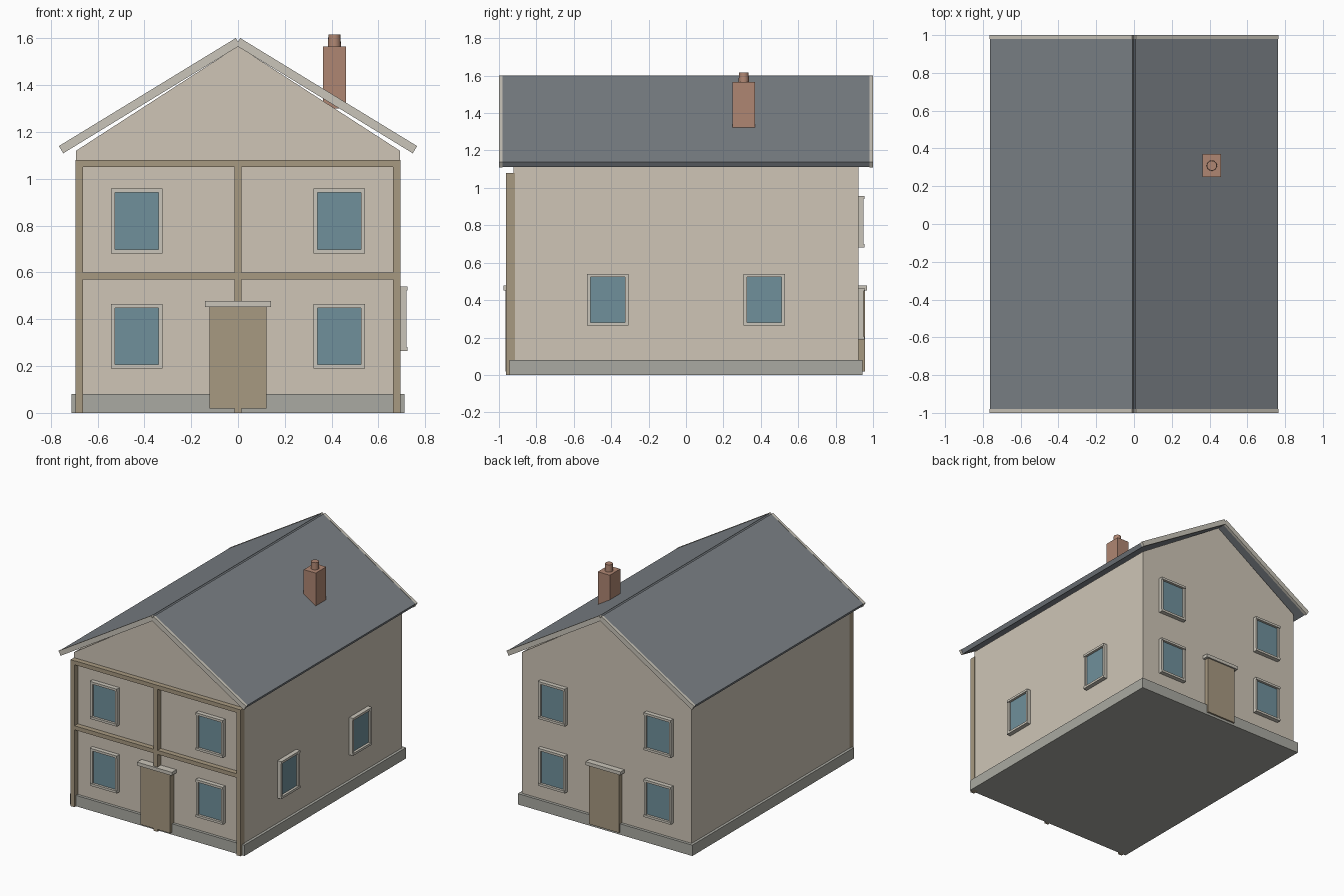
import bpy, bmesh, math
from mathutils import Matrix, Vector

if "Cube" in bpy.data.objects:
    bpy.data.objects.remove(bpy.data.objects["Cube"])


def mat(name, rgb):
    m = bpy.data.materials.new(name)
    m.diffuse_color = (*rgb, 1)
    m.use_nodes = True
    m.node_tree.nodes["Principled BSDF"].inputs["Base Color"].default_value = m.diffuse_color
    return m


WALL = mat("render_cream", (0.62, 0.56, 0.47))
STONE = mat("stone_grey", (0.40, 0.40, 0.36))
TIMBER = mat("timber_brown", (0.39, 0.32, 0.22))
GLASS = mat("window_blue", (0.16, 0.28, 0.33))
TRIM = mat("trim_light", (0.59, 0.56, 0.49))
SLATE = mat("slate", (0.20, 0.22, 0.24))
BRICK = mat("brick", (0.43, 0.24, 0.17))


def finish(name, bm, material):
    bmesh.ops.recalc_face_normals(bm, faces=bm.faces)
    me = bpy.data.meshes.new(name)
    bm.to_mesh(me)
    bm.free()
    me.materials.append(material)
    ob = bpy.data.objects.new(name, me)
    bpy.context.collection.objects.link(ob)
    return ob


def boxes(name, material, bounds, frame=Matrix()):
    """One object made of boxes given as (x0, x1, y0, y1, z0, z1)."""
    bm = bmesh.new()
    for x0, x1, y0, y1, z0, z1 in bounds:
        centre = Vector((x0 + x1, y0 + y1, z0 + z1)) / 2
        m = frame @ Matrix.Translation(centre) @ Matrix.Diagonal((x1 - x0, y1 - y0, z1 - z0, 1))
        bmesh.ops.create_cube(bm, size=1, matrix=m)
    return finish(name, bm, material)


def extrude_y(name, material, profile, y0, y1):
    bm = bmesh.new()
    face = bm.faces.new([bm.verts.new((x, y0, z)) for x, z in profile])
    ext = bmesh.ops.extrude_face_region(bm, geom=[face])["geom"]
    bmesh.ops.translate(bm, vec=(0, y1 - y0, 0),
                        verts=[v for v in ext if isinstance(v, bmesh.types.BMVert)])
    return finish(name, bm, material)


HX, HY = 0.692, 0.922

# Walls with gables, and plinth
extrude_y("walls", WALL, [(-HX, 0.03), (HX, 0.03), (HX, 1.12), (0, 1.567), (-HX, 1.12)], -HY, HY)
boxes("plinth", STONE, [(-0.712, 0.712, -0.943, 0.943, 0, 0.08)])

# Roof slopes and bargeboards, each slope a tilted slab meeting at the ridge
TILT = math.atan2(0.46, 0.7535)
LENGTH = math.hypot(0.46, 0.7535)
for side, turn in (("right", 0), ("left", math.pi)):
    slope = (Matrix.Translation((0, 0, 1.586)) @ Matrix.Rotation(turn, 4, 'Z')
             @ Matrix.Rotation(TILT, 4, 'Y'))
    boxes("roof_" + side, SLATE, [(0, LENGTH, -0.98, 0.98, -0.016, 0.016)], slope)
    boxes("bargeboards_" + side, TRIM,
          [(0, LENGTH + 0.003, y, y + 0.02, -0.018, 0.018) for y in (-1, 0.98)], slope)

# Front timber framing
boxes("timber_posts", TIMBER,
      [(x - 0.016, x + 0.016, -0.962, -0.915, 0, 1.08) for x in (-0.678, 0, 0.678)])
boxes("timber_beams", TIMBER,
      [(-0.694, 0.694, -0.96, -0.915, z, z + 0.03) for z in (0.57, 1.05)])


def wall_frame(angle, distance):
    """Local frame on a wall: x along it, -y outward, y = 0 on its surface."""
    return Matrix.Rotation(angle, 4, 'Z') @ Matrix.Translation((0, -distance, 0))


def window(name, frame, x, z):
    w, h, b = 0.11, 0.138, 0.017
    boxes(name + "_glass", GLASS, [(x - w + b, x + w - b, -0.014, 0.01, z - h + b, z + h - b)], frame)
    boxes(name + "_frame", TRIM, [
        (x - w, x - w + b, -0.027, 0.01, z - h + b, z + h - b),
        (x + w - b, x + w, -0.027, 0.01, z - h + b, z + h - b),
        (x - w, x + w, -0.032, 0.01, z - h, z - h + b),
        (x - w, x + w, -0.032, 0.01, z + h - b, z + h)], frame)


# Windows and doors on front and back, two windows on the right side
for wall, angle, depth in (("front", 0, 0.042), ("back", math.pi, 0.034)):
    frame = wall_frame(angle, HY)
    for i, x in enumerate((-0.432, 0.432)):
        window(f"{wall}_lower_window_{i}", frame, x, 0.327)
        window(f"{wall}_upper_window_{i}", frame, x, 0.82)
    boxes(wall + "_door", TIMBER, [(-0.122, 0.122, -depth, 0.01, 0.018, 0.452)], frame)
    boxes(wall + "_door_lintel", TRIM, [(-0.142, 0.142, -depth - 0.011, 0.01, 0.452, 0.477)], frame)
for i, y in enumerate((-0.418, 0.418)):
    window(f"side_window_{i}", wall_frame(math.pi / 2, HX), y, 0.402)

# Chimney stack and pot
boxes("chimney_stack", BRICK, [(0.363, 0.461, 0.248, 0.37, 1.3, 1.565)])
bm = bmesh.new()
bmesh.ops.create_cone(bm, cap_ends=True, segments=16, radius1=0.028, radius2=0.026, depth=0.062,
                      matrix=Matrix.Translation((0.412, 0.309, 1.586)))
pot = finish("chimney_pot", bm, BRICK)
bpy.context.view_layer.objects.active = pot
pot.select_set(True)
bpy.ops.object.shade_smooth_by_angle()
